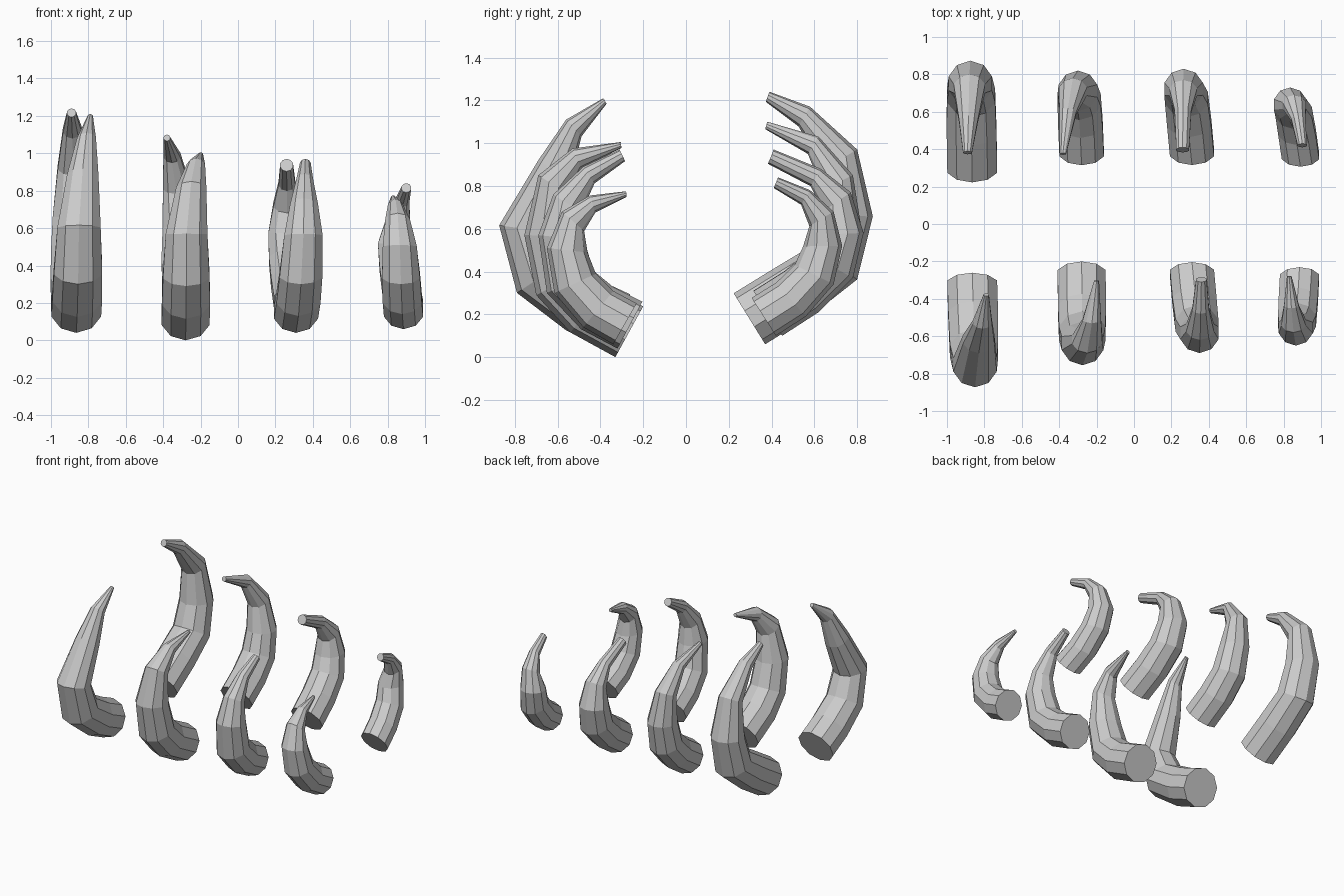
import bpy, bmesh, math
from mathutils import Vector

if "Cube" in bpy.data.objects:
    bpy.data.objects.remove(bpy.data.objects["Cube"])

SIDES = 10
TAPER = (1.0, 1.0, 0.97, 0.87, 0.63, 0.38)   # ring radius as share of base radius


def rib(name, side, radius, tip_radius, xs, outer):
    """Tapered curved rib. outer = (distance from middle, height) along its outside edge."""
    pts = [Vector(p) for p in outer]
    dirs = [(b - a).normalized() for a, b in zip(pts, pts[1:])]
    bm = bmesh.new()
    rings = []
    for i, p in enumerate(pts):
        t = (dirs[max(i - 1, 0)] + dirs[min(i, len(dirs) - 1)]).normalized()
        out = Vector((t.y, -t.x))                     # outward normal of the bend
        r = radius * TAPER[i] if i < len(TAPER) else tip_radius
        c = p - out * r
        k = i / 3
        x = xs[0] + (xs[1] - xs[0]) * k if k <= 1 else xs[1] + (xs[2] - xs[1]) * (k - 1)
        ring = []
        for s in range(SIDES):
            a = 2 * math.pi * s / SIDES
            q = c + out * (r * math.cos(a))
            ring.append(bm.verts.new((x + r * math.sin(a), side * q.x, q.y)))
        rings.append(ring)
    for a, b in zip(rings, rings[1:]):
        for s in range(SIDES):
            n = (s + 1) % SIDES
            bm.faces.new((a[s], a[n], b[n], b[s]))
    bm.faces.new(rings[0])
    bm.faces.new(rings[-1])
    bmesh.ops.recalc_face_normals(bm, faces=bm.faces)
    mesh = bpy.data.meshes.new(name)
    bm.to_mesh(mesh)
    bm.free()
    bpy.context.collection.objects.link(bpy.data.objects.new(name, mesh))


# Front row of ribs: radius, tip radius, x at base / middle / tip, outside edge
front = [
    (.14, .015, (-.865, -.85, -.79),
     ((.38, .04), (.56, .125), (.79, .30), (.873, .616), (.69, .92), (.56, 1.11), (.386, 1.21))),
    (.135, .014, (-.28, -.275, -.20),
     ((.33, .0), (.54, .115), (.70, .29), (.755, .57), (.69, .85), (.53, .975), (.305, 1.005))),
    (.124, .03, (.31, .35, .36),
     ((.32, .04), (.49, .13), (.65, .30), (.69, .57), (.62, .76), (.48, .89), (.31, .97))),
    (.11, .013, (.885, .865, .83),
     ((.34, .06), (.48, .14), (.615, .30), (.65, .51), (.58, .68), (.45, .755), (.28, .775))),
]
# Back row of ribs
back = [
    (.14, .025, (-.865, -.875, -.89),
     ((.37, .06), (.58, .19), (.80, .363), (.873, .658), (.80, .97), (.58, 1.17), (.39, 1.24))),
    (.125, .018, (-.28, -.30, -.38),
     ((.45, .10), (.62, .21), (.77, .37), (.82, .60), (.78, .85), (.62, 1.03), (.38, 1.10))),
    (.124, .036, (.31, .265, .26),
     ((.45, .10), (.62, .21), (.78, .37), (.83, .58), (.77, .77), (.63, .88), (.41, .97))),
    (.105, .027, (.89, .835, .90),
     ((.42, .10), (.56, .19), (.69, .34), (.73, .52), (.69, .68), (.58, .78), (.43, .84))),
]
for row, side, specs in (("front", -1, front), ("back", 1, back)):
    for i, spec in enumerate(specs, 1):
        rib(f"{row}_rib_{i}", side, *spec)
